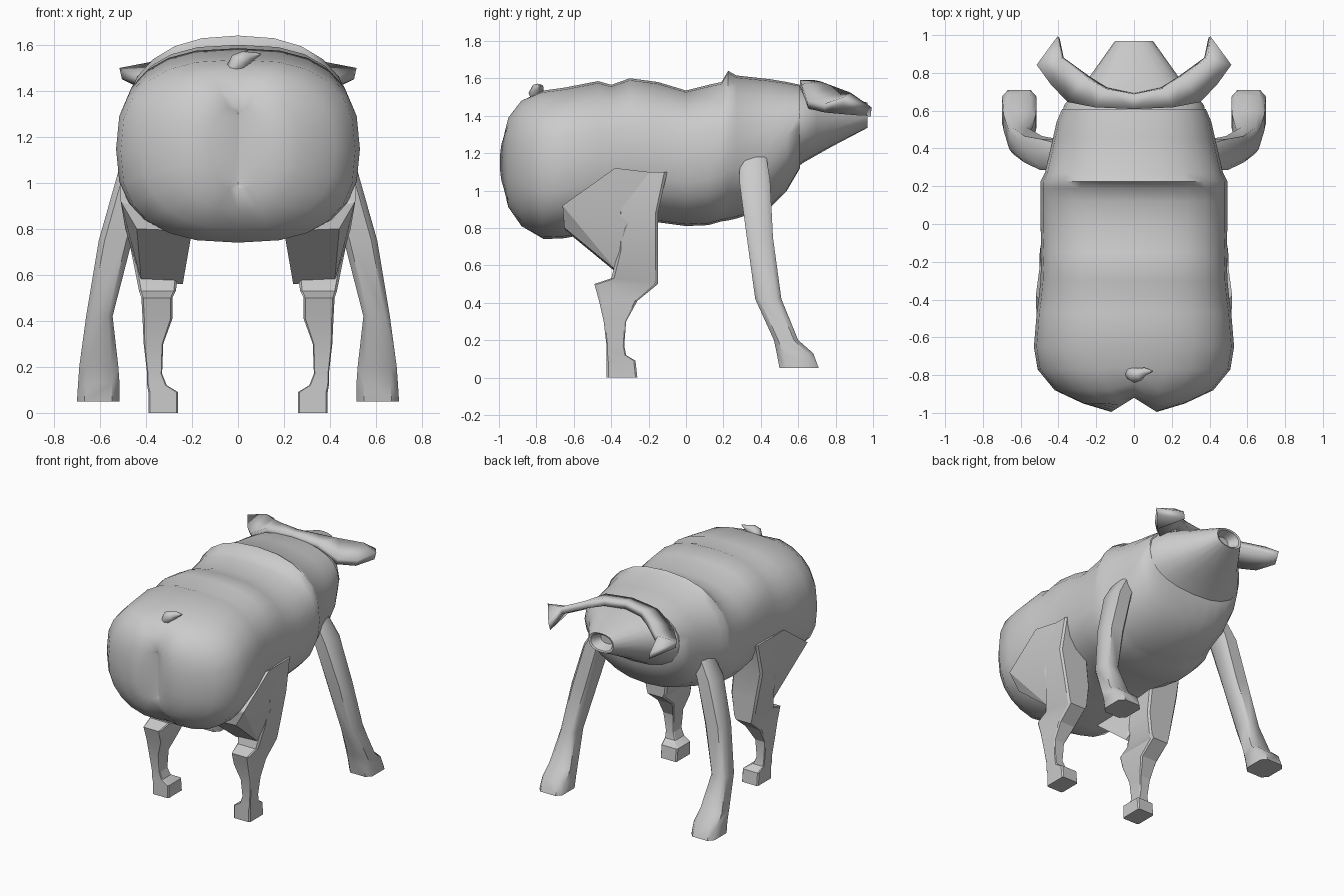
import bpy, bmesh, math
from mathutils import Vector

if "Cube" in bpy.data.objects:
    bpy.data.objects.remove(bpy.data.objects["Cube"])


def finish(name, bm, angle=30, mirror=False):
    bmesh.ops.remove_doubles(bm, verts=bm.verts, dist=0.0005)
    bmesh.ops.recalc_face_normals(bm, faces=bm.faces)
    me = bpy.data.meshes.new(name)
    bm.to_mesh(me)
    bm.free()
    ob = bpy.data.objects.new(name, me)
    bpy.context.collection.objects.link(ob)
    bpy.ops.object.select_all(action='DESELECT')
    ob.select_set(True)
    bpy.context.view_layer.objects.active = ob
    bpy.ops.object.shade_smooth_by_angle(angle=math.radians(angle))
    if mirror:
        ob.modifiers.new("mirror", 'MIRROR').use_clip = True
    return ob


def loft(rings, caps=(True, True)):
    bm = bmesh.new()
    vs = [[bm.verts.new(p) for p in r] for r in rings]
    n = len(vs[0])
    for a, b in zip(vs, vs[1:]):
        for i in range(n):
            j = (i + 1) % n
            bm.faces.new((a[i], a[j], b[j], b[i]))
    if caps[0]:
        bm.faces.new(vs[0])
    if caps[1]:
        bm.faces.new(vs[-1])
    return bm


def hoop(y, hw, zb, zt, n=24, e=2.6, cleft=0.0):
    """Superellipse section across y; cleft pushes the middle forward."""
    pts = []
    for i in range(n):
        a = 2 * math.pi * i / n
        c, s = math.cos(a), math.sin(a)
        x = hw * math.copysign(abs(c) ** (2 / e), c)
        z = (zb + zt) / 2 + (zt - zb) / 2 * math.copysign(abs(s) ** (2 / e), s)
        pts.append((x, y + cleft * max(0, 1 - abs(x) / 0.12), z))
    return pts


def block(z, x0, x1, y0, y1, cut):
    """Chamfered rectangular leg section."""
    k = 1 - cut
    u = [(1, -k), (1, k), (k, 1), (-k, 1), (-1, k), (-1, -k), (-k, -1), (k, -1)]
    return [((x0 + x1) / 2 + a * (x1 - x0) / 2, (y0 + y1) / 2 + b * (y1 - y0) / 2, z) for a, b in u]


# Body, from the cleft rump to the neck
body = [(-0.99, 0.003, 0.99, 1.31, 0.08), (-0.995, 0.12, 0.97, 1.33, 0.075),
        (-0.95, 0.27, 0.88, 1.42, 0.06), (-0.88, 0.42, 0.80, 1.49, 0.04),
        (-0.77, 0.51, 0.74, 1.535, 0.01), (-0.65, 0.53, 0.745, 1.55, 0),
        (-0.47, 0.515, 0.78, 1.585, 0), (-0.40, 0.505, 0.79, 1.565, 0),
        (-0.30, 0.495, 0.81, 1.60, 0), (-0.15, 0.49, 0.83, 1.58, 0),
        (0.0, 0.495, 0.81, 1.535, 0), (0.12, 0.495, 0.815, 1.565, 0),
        (0.19, 0.495, 0.835, 1.58, 0), (0.225, 0.495, 0.84, 1.64, 0),
        (0.27, 0.472, 0.85, 1.615, 0), (0.45, 0.43, 0.91, 1.595, 0),
        (0.54, 0.41, 1.00, 1.58, 0), (0.61, 0.38, 1.12, 1.565, 0)]
finish("body", loft([hoop(y, w, b, t, cleft=c, e=2.35 if y > 0.2 or y < -0.85 else 2.6)
                     for y, w, b, t, c in body]), 65)

# Head tapering to a hollow snout
head = [(0.56, 0.385, 1.10, 1.555), (0.63, 0.37, 1.15, 1.55), (0.70, 0.31, 1.19, 1.54),
        (0.78, 0.235, 1.235, 1.52), (0.97, 0.10, 1.335, 1.47),
        (0.965, 0.085, 1.345, 1.46), (0.90, 0.05, 1.37, 1.44)]
finish("head", loft([hoop(*r, n=20, e=2.3) for r in head]), 40)

# Ears: one bent band across the crown
back = [(0, .61, 1.565), (.20, .62, 1.545), (.34, .65, 1.46), (.43, .74, 1.44), (.51, .84, 1.475)]
front = [(0, .69, 1.565), (.15, .72, 1.56), (.25, .78, 1.54), (.38, .88, 1.50), (.40, .99, 1.42)]
bm = bmesh.new()
for side in (1, -1):
    va, vb = ([bm.verts.new((side * x, y, z)) for x, y, z in e] for e in (back, front))
    for i in range(4):
        bm.faces.new((va[i], va[i + 1], vb[i + 1], vb[i]))
ears = finish("ears", bm)
sol = ears.modifiers.new("thickness", 'SOLIDIFY')
sol.thickness, sol.offset = 0.05, 0

# Splayed front legs
front_leg = [(1.18, .33, .44, .29, .43), (1.05, .38, .52, .285, .45), (.75, .46, .605, .325, .465),
             (.42, .545, .66, .37, .51), (.20, .52, .69, .47, .60),
             (.13, .515, .695, .485, .68), (.05, .515, .70, .50, .71)]
finish("front_leg", loft([block(*r, 0.35) for r in front_leg]), 45, True)

# Back legs with hock and hoof
back_leg = [(1.10, .34, .495, -.36, -.10), (.88, .27, .50, -.36, -.15), (.68, .25, .46, -.36, -.15),
            (.53, .27, .43, -.40, -.15), (.50, .285, .42, -.49, -.15), (.41, .285, .415, -.465, -.26),
            (.30, .325, .41, -.44, -.32), (.17, .33, .395, -.425, -.33),
            (.12, .31, .395, -.425, -.32), (.09, .26, .39, -.425, -.27), (0, .26, .39, -.425, -.26)]
finish("back_leg", loft([block(*r, 0.12) for r in back_leg]), 20, True)

# Haunches wedged between rump and back legs
haunch = [(.20, -.65, .79), (.44, -.65, .80), (.51, -.66, .92), (.24, -.37, .56), (.42, -.37, .57),
          (.49, -.33, .80), (.52, -.38, 1.12), (.485, -.12, 1.09), (.30, -.33, 1.0), (.25, -.6, .95)]
bm = bmesh.new()
for p in haunch:
    bm.verts.new(p)
bmesh.ops.convex_hull(bm, input=bm.verts)
finish("haunch", bm, 15, True)

# Curled tail
path = [(0, -.77, 1.48, .02), (-.01, -.79, 1.50, .042), (.005, -.80, 1.525, .042),
        (.03, -.795, 1.54, .034), (.06, -.78, 1.55, .02), (.10, -.78, 1.56, .003)]
rings = []
for i, p in enumerate(path):
    a, b = path[max(i - 1, 0)], path[min(i + 1, len(path) - 1)]
    d = (Vector(b[:3]) - Vector(a[:3])).normalized()
    u = d.cross(Vector((0, 1, 0))).normalized()
    v = d.cross(u)
    rings.append([Vector(p[:3]) + p[3] * (u * math.cos(t * math.pi / 4) + v * math.sin(t * math.pi / 4))
                  for t in range(8)])
finish("tail", loft(rings), 60)
